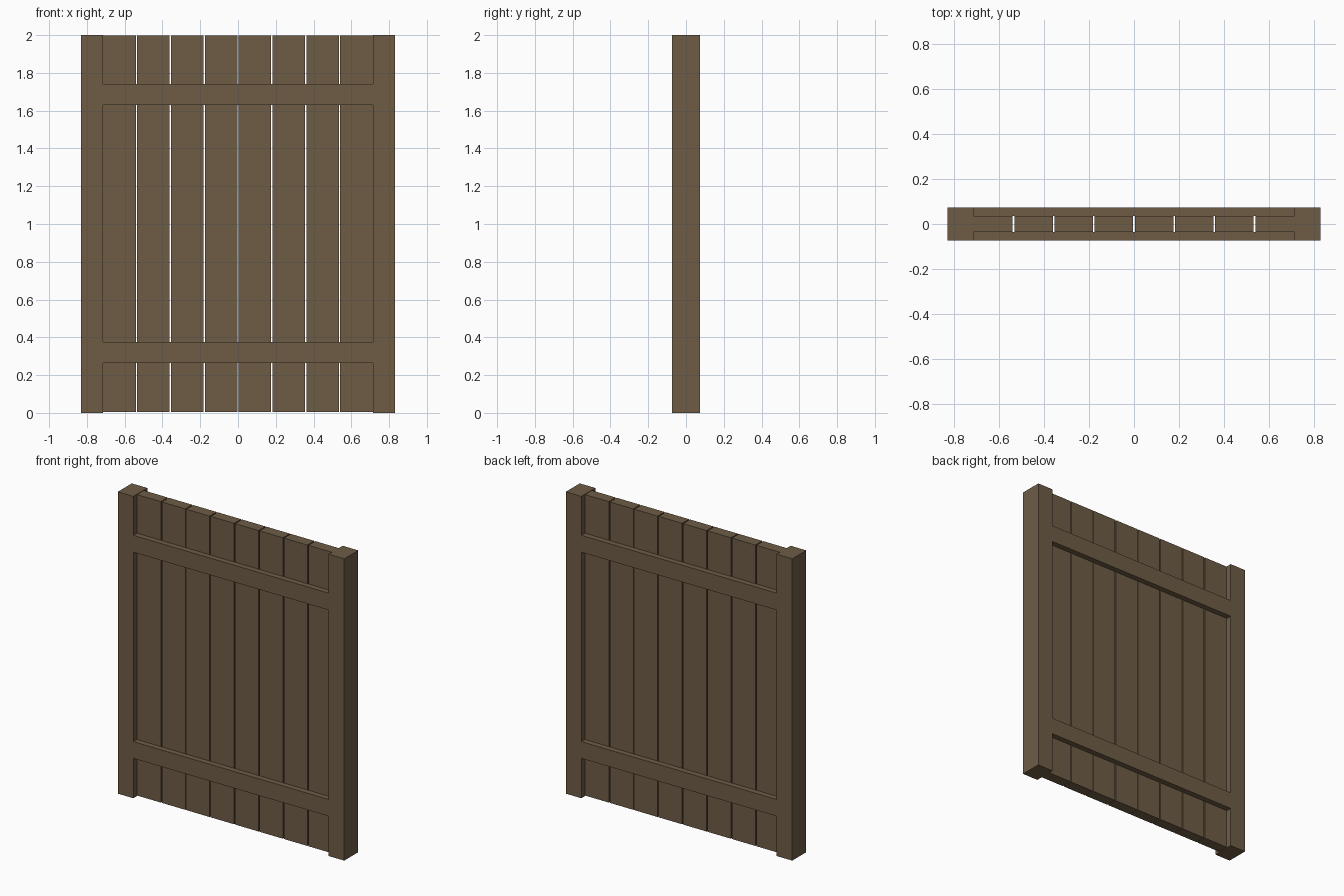
import bpy

if "Cube" in bpy.data.objects:
    bpy.data.objects.remove(bpy.data.objects["Cube"])

wood = bpy.data.materials.new("brown wood")
wood.diffuse_color = (0.158, 0.108, 0.062, 1)
wood.use_nodes = True
wood.node_tree.nodes["Principled BSDF"].inputs["Base Color"].default_value = wood.diffuse_color


def box(name, x0, x1, y0, y1, z0, z1):
    """Axis-aligned box between two corners."""
    v = [(x, y, z) for x in (x0, x1) for y in (y0, y1) for z in (z0, z1)]
    f = [(0, 1, 3, 2), (4, 6, 7, 5), (0, 4, 5, 1),
         (2, 3, 7, 6), (0, 2, 6, 4), (1, 5, 7, 3)]
    mesh = bpy.data.meshes.new(name)
    mesh.from_pydata(v, [], f)
    mesh.materials.append(wood)
    obj = bpy.data.objects.new(name, mesh)
    bpy.context.collection.objects.link(obj)
    return obj


OUTER, INNER = 0.83, 0.716    # post sides in x
DEPTH, PLANK = 0.073, 0.036   # half depths of frame and planks
GAP = 0.007                   # slit between planks

# Side posts
box("left_post", -OUTER, -INNER, -DEPTH, DEPTH, 0, 2)
box("right_post", INNER, OUTER, -DEPTH, DEPTH, 0, 2)

# Vertical planks with narrow slits
pitch = (2 * INNER) / 8
for i in range(8):
    x0 = -INNER + i * pitch
    left = 0.001 if i == 0 else GAP / 2
    right = 0.001 if i == 7 else GAP / 2
    box(f"plank_{i + 1}", x0 + left, x0 + pitch - right, -PLANK, PLANK, 0.004, 1.998)

# Cross rails on both faces, flush with the posts
for level, z0, z1 in (("lower", 0.264, 0.375), ("upper", 1.63, 1.742)):
    box(f"{level}_front_rail", -INNER, INNER, -DEPTH, -PLANK, z0, z1)
    box(f"{level}_back_rail", -INNER, INNER, PLANK, DEPTH, z0, z1)
